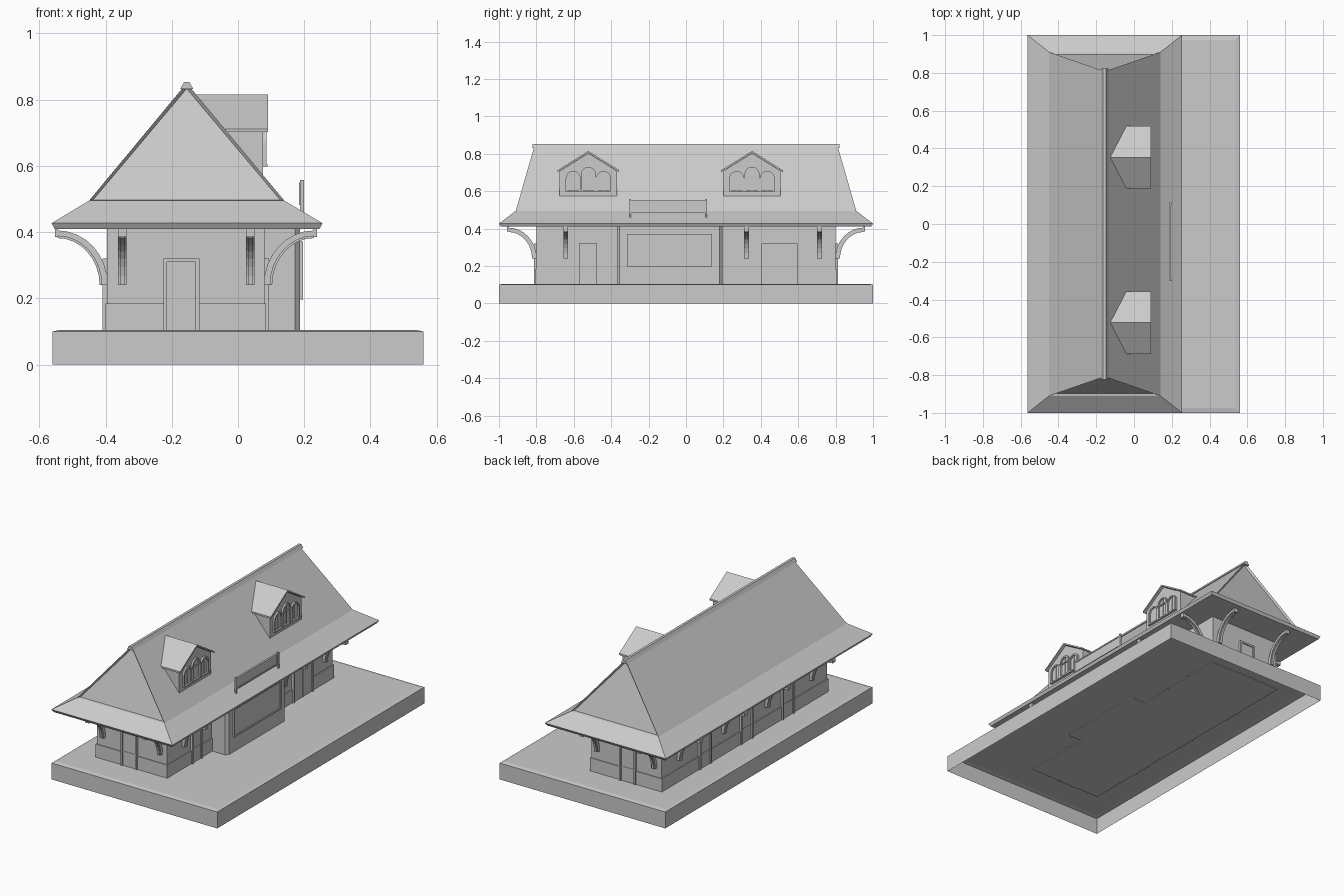
import bpy, bmesh, math

if "Cube" in bpy.data.objects:
    bpy.data.objects.remove(bpy.data.objects["Cube"])

MAT = bpy.data.materials.new("plain_grey")
MAT.diffuse_color = (0.6, 0.6, 0.6, 1)
MAT.use_nodes = True
MAT.node_tree.nodes["Principled BSDF"].inputs["Base Color"].default_value = MAT.diffuse_color


def mesh_object(name, bm):
    bmesh.ops.recalc_face_normals(bm, faces=bm.faces)
    me = bpy.data.meshes.new(name)
    bm.to_mesh(me)
    bm.free()
    me.materials.append(MAT)
    ob = bpy.data.objects.new(name, me)
    bpy.context.collection.objects.link(ob)
    return ob


def prism(name, pts, f, d0, d1):
    """Extrude a 2D outline between depths d0 and d1, mapped by f(u, z, d)."""
    bm = bmesh.new()
    a = [bm.verts.new(f(u, z, d0)) for u, z in pts]
    b = [bm.verts.new(f(u, z, d1)) for u, z in pts]
    bm.faces.new(a)
    bm.faces.new(b)
    for i in range(len(pts)):
        j = (i + 1) % len(pts)
        bm.faces.new((a[i], a[j], b[j], b[i]))
    return mesh_object(name, bm)


def band(name, inner, outer, f, d0, d1):
    """Solid strip between two matching 2D paths."""
    bm = bmesh.new()
    rows = [[bm.verts.new(f(*p, d)) for p in path]
            for path, d in ((inner, d0), (outer, d0), (outer, d1), (inner, d1))]
    n = len(inner)
    for i in range(n - 1):
        for k in range(4):
            r, s = rows[k], rows[(k + 1) % 4]
            bm.faces.new((r[i], r[i + 1], s[i + 1], s[i]))
    bm.faces.new([r[0] for r in rows])
    bm.faces.new([r[-1] for r in rows])
    return mesh_object(name, bm)


def wall_map(side, base):
    """Map (along, up, outward) on a wall plane to world space."""
    s = 1 if side[0] == '+' else -1
    if side[1] == 'x':
        return lambda u, z, d: (base + s * d, u, z)
    return lambda u, z, d: (u, base + s * d, z)


def plate(name, f, u0, u1, z0, z1, d0, d1):
    return prism(name, [(u0, z0), (u1, z0), (u1, z1), (u0, z1)], f, d0, d1)


def frame(name, f, u0, u1, z0, z1, w, d0, d1, sill=True):
    plate(name + "_left", f, u0, u0 + w, z0, z1, d0, d1)
    plate(name + "_right", f, u1 - w, u1, z0, z1, d0, d1)
    plate(name + "_top", f, u0 + w, u1 - w, z1 - w, z1, d0, d1)
    if sill:
        plate(name + "_sill", f, u0 + w, u1 - w, z0, z0 + w, d0, d1)


def door(name, f, u0, u1, double=False):
    frame(name + "_frame", f, u0, u1, 0.1, 0.32, 0.011, -0.01, 0.014, False)
    plate(name + "_leaf", f, u0 + 0.011, u1 - 0.011, 0.1, 0.309, -0.01, 0.007)
    if double:
        m = (u0 + u1) / 2
        plate(name + "_mullion", f, m - 0.004, m + 0.004, 0.1, 0.309, 0, 0.011)
    else:
        plate(name + "_rail", f, u0 + 0.011, u1 - 0.011, 0.188, 0.194, 0, 0.009)


def bracket(name, f, u):
    """Quarter arch holding up the eave."""
    def arc(rx, rz):
        return [(0.15 - rx * math.cos(t), 0.24 + rz * math.sin(t))
                for t in [i * math.pi / 16 for i in range(9)]]
    g = lambda p, z, e: f(u + e, z, p)
    band(name, arc(0.133, 0.148), arc(0.152, 0.165), g, -0.013, 0.013)
    band(name + "_rib", arc(0.127, 0.142), arc(0.134, 0.149), g, -0.007, 0.007)
    plate(name + "_tip", g, 0.148, 0.158, 0.385, 0.412, -0.013, 0.013)


XL, XR, YW = -0.395, 0.08, 0.80
right, left = wall_map('+x', XR), wall_map('-x', XL)
ends = {"front": wall_map('-y', -YW), "back": wall_map('+y', YW)}
world = wall_map('+y', 0)

# Platform: chamfered top, open underneath
bm = bmesh.new()
rings = [[bm.verts.new((sx * x, sy * y, z)) for sx, sy in ((-1, -1), (1, -1), (1, 1), (-1, 1))]
         for x, y, z in ((0.56, 1, 0), (0.56, 1, 0.1), (0.535, 0.975, 0.105))]
for a, b in zip(rings, rings[1:]):
    for i in range(4):
        bm.faces.new((a[i], a[(i + 1) % 4], b[(i + 1) % 4], b[i]))
bm.faces.new(rings[2])
mesh_object("platform", bm)

# Walls, wainscot and the projecting bay
plate("main_walls", world, XL, XR, 0.1, 0.415, -YW, YW)
plate("wainscot", world, XL - 0.005, XR + 0.005, 0.1, 0.185, -YW - 0.005, YW + 0.005)
prism("bay_walls", [(0.05, -0.37), (0.172, -0.37), (0.187, -0.355), (0.187, 0.18), (0.172, 0.195), (0.05, 0.195)],
      lambda x, y, z: (x, y, z), 0.1, 0.415)
bay = wall_map('+x', 0.187)
frame("bay_window_frame", bay, -0.315, 0.14, 0.197, 0.372, 0.008, -0.01, 0.009)
plate("bay_window_pane", bay, -0.307, 0.132, 0.205, 0.364, -0.01, 0.003)

# Doors
door("right_door", right, -0.572, -0.475)
door("right_double_door", right, 0.405, 0.597, True)
for i, y in enumerate((-0.41, -0.01, 0.39)):
    door("left_door_%d" % i, left, y - 0.057, y + 0.057)
for n, f in ends.items():
    door(n + "_door", f, -0.225, -0.117)

# Eave brackets
for i, y in enumerate((-0.643, 0.323, 0.713)):
    bracket("right_bracket_%d" % i, right, y)
for i, y in enumerate((-0.64, -0.21, 0.21, 0.64)):
    bracket("left_bracket_%d" % i, left, y)
for n, f in ends.items():
    for i, x in enumerate((-0.35, 0.037)):
        bracket("%s_bracket_%d" % (n, i), f, x)

# Main roof: flared eaves, steep upper slopes, recessed end triangles
RX, RZ = -0.155, 0.85
bm = bmesh.new()
rings = [[bm.verts.new(p) for p in ((x0, -y, z), (x1, -y, z), (x1, y, z), (x0, y, z))]
         for x0, x1, y, z in ((-0.554, 0.246, 0.99, 0.41), (-0.563, 0.255, 1, 0.427), (-0.45, 0.14, 0.91, 0.495))]
for a, b in zip(rings, rings[1:]):
    for i in range(4):
        bm.faces.new((a[i], a[(i + 1) % 4], b[(i + 1) % 4], b[i]))
bm.faces.new(rings[0])
k = rings[2]
r0, r1 = bm.verts.new((RX, -0.808, RZ)), bm.verts.new((RX, 0.808, RZ))
bm.faces.new((k[1], k[2], r1, r0))
bm.faces.new((k[3], k[0], r0, r1))
gables = [bm.faces.new((k[0], k[1], r0)), bm.faces.new((k[2], k[3], r1))]
bmesh.ops.recalc_face_normals(bm, faces=bm.faces)
bmesh.ops.inset_individual(bm, faces=gables, thickness=0.014, depth=-0.012)
mesh_object("main_roof", bm)
prism("ridge_cap", [(RX - 0.02, 0.832), (RX - 0.008, 0.853), (RX + 0.008, 0.853), (RX + 0.02, 0.832)],
      world, -0.822, 0.822)


# Dormers with three arched windows each
def arch(c, r, z0, spring):
    return [(c - r, z0)] + [(c - r * math.cos(t), spring + r * math.sin(t))
                            for t in [i * math.pi / 10 for i in range(11)]] + [(c + r, z0)]


dormer = wall_map('+x', 0.075)
for n, yc in (("near", -0.522), ("far", 0.353)):
    name = n + "_dormer"
    prism(name + "_walls", [(yc - 0.153, 0.574), (yc + 0.153, 0.574), (yc + 0.153, 0.708),
                            (yc, 0.803), (yc - 0.153, 0.708)], dormer, -0.22, 0)
    # roof slab runs back until the main slope swallows it
    bm = bmesh.new()
    rows = []
    for drop in (0, 0.01):
        for x_of in (lambda z: 0.09, lambda z: RX + (RZ - z) / 1.203 - 0.004):
            rows.append([bm.verts.new((x_of(z), yc + dy, z - drop))
                         for dy, z in ((-0.165, 0.712), (0, 0.815), (0.165, 0.712))])
    for i in range(2):
        for a, b in ((0, 1), (2, 3), (0, 2), (1, 3)):
            bm.faces.new((rows[a][i], rows[a][i + 1], rows[b][i + 1], rows[b][i]))
    for i in (0, 2):
        bm.faces.new((rows[0][i], rows[1][i], rows[3][i], rows[2][i]))
    mesh_object(name + "_roof", bm)
    for i, (dy, top) in enumerate(((-0.081, 0.668), (0, 0.69), (0.081, 0.668))):
        w = "%s_window_%d" % (name, i)
        band(w + "_arch", arch(yc + dy, 0.031, 0.605, top), arch(yc + dy, 0.04, 0.605, top), dormer, -0.01, 0.011)
        prism(w + "_pane", arch(yc + dy, 0.032, 0.605, top), dormer, -0.01, 0.003)
        plate(w + "_bar", dormer, yc + dy - 0.002, yc + dy + 0.002, 0.605, top + 0.03, 0, 0.006)
    plate(name + "_transom", dormer, yc - 0.032, yc + 0.032, 0.684, 0.692, 0, 0.01)
    plate(name + "_sill", dormer, yc - 0.122, yc + 0.122, 0.598, 0.606, -0.01, 0.014)

# Blank station sign standing on the eave
sign = wall_map('+x', 0.19)
plate("sign_board", sign, -0.295, 0.105, 0.487, 0.545, -0.003, 0.003)
frame("sign_frame", sign, -0.295, 0.105, 0.482, 0.55, 0.008, -0.006, 0.006)
for i, y in enumerate((-0.298, 0.108)):
    plate("sign_post_%d" % i, sign, y - 0.005, y + 0.005, 0.455, 0.557, -0.002, 0.01)
